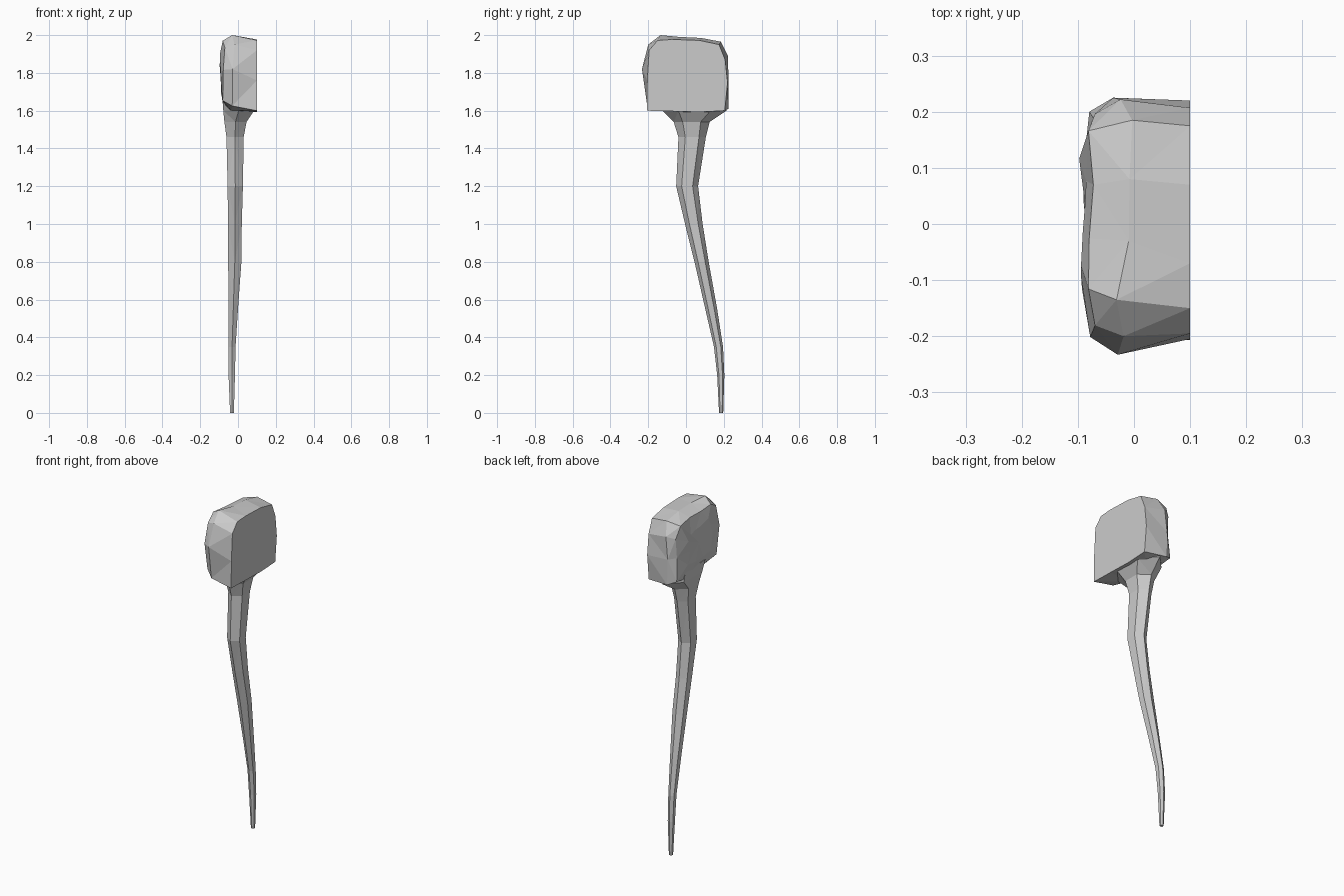
import bpy, bmesh, math, random
from mathutils import Vector

if "Cube" in bpy.data.objects:
    bpy.data.objects.remove(bpy.data.objects["Cube"])

random.seed(4)


def loft(name, rings, start_tip=None, end_tip=None):
    """Skin a list of equal-length rings; close ends with a tip or a flat face."""
    bm = bmesh.new()
    loops = [[bm.verts.new(p) for p in r] for r in rings]
    n = len(loops[0])
    for a, b in zip(loops, loops[1:]):
        for i in range(n):
            j = (i + 1) % n
            bm.faces.new((a[i], a[j], b[j], b[i]))
    for loop, tip in ((loops[0], start_tip), (loops[-1], end_tip)):
        if tip is None:
            bm.faces.new(loop)
        else:
            t = bm.verts.new(tip)
            for i in range(n):
                bm.faces.new((loop[i], loop[(i + 1) % n], t))
    bmesh.ops.recalc_face_normals(bm, faces=bm.faces)
    # facet the bent quads, keep the flat end caps whole
    bmesh.ops.triangulate(bm, faces=[f for f in bm.faces if len(f.verts) == 4])
    mesh = bpy.data.meshes.new(name)
    bm.to_mesh(mesh)
    bm.free()
    obj = bpy.data.objects.new(name, mesh)
    bpy.context.collection.objects.link(obj)
    return obj


# Stone head: flat face at +x, rough rounded back at -x
face = [(-0.207, 1.60), (-0.07, 1.597), (0.07, 1.593), (0.205, 1.60),
        (0.22, 1.75), (0.207, 1.87), (0.175, 1.95), (0.07, 1.972),
        (-0.07, 1.977), (-0.15, 1.972), (-0.195, 1.92), (-0.205, 1.76)]
middle = [(-0.205, 1.625), (-0.09, 1.60), (0.08, 1.585), (0.225, 1.61),
          (0.225, 1.76), (0.222, 1.89), (0.185, 1.965), (0.08, 1.985),
          (-0.03, 1.99), (-0.135, 2.0), (-0.20, 1.95), (-0.233, 1.82)]


def back_ring(x, scale, jitter):
    ring = []
    for y, z in middle:
        s = scale + random.uniform(-jitter, jitter)
        ring.append((x + random.uniform(-jitter, jitter) * 0.15,
                     y * s, 1.79 + (z - 1.79) * s))
    return ring


head_rings = [[(0.10, y, z) for y, z in face],
              [(-0.02 + random.uniform(-0.02, 0.02), y, z) for y, z in middle],
              back_ring(-0.075, 0.86, 0.05),
              back_ring(-0.088, 0.48, 0.07)]
loft("stone_head", head_rings, end_tip=(-0.083, 0.0, 1.79))

# Root handle: flared neck, then a thin curving taper
# z, x min, x max, y min, y max
sections = [(1.66, -0.080, 0.085, -0.16, 0.215),
            (1.60, -0.078, 0.085, -0.125, 0.215),
            (1.54, -0.072, 0.045, -0.065, 0.125),
            (1.46, -0.061, 0.030, -0.040, 0.105),
            (1.20, -0.055, 0.026, -0.052, 0.064),
            (1.00, -0.053, 0.020, -0.005, 0.088),
            (0.80, -0.052, 0.018, 0.045, 0.120),
            (0.55, -0.050, 0.000, 0.102, 0.165),
            (0.35, -0.050, -0.013, 0.148, 0.196),
            (0.20, -0.050, -0.016, 0.165, 0.203),
            (0.00, -0.042, -0.022, 0.175, 0.197)]
SIDES = 6
root_rings = []
for z, x0, x1, y0, y1 in sections:
    ring = []
    for k in range(SIDES):
        a = math.tau * k / SIDES + math.pi / 2
        c = math.cos(a) / math.cos(math.pi / 6)
        ring.append(((x0 + x1) / 2 + c * (x1 - x0) / 2,
                     (y0 + y1) / 2 + math.sin(a) * (y1 - y0) / 2, z))
    root_rings.append(ring)
loft("root_handle", root_rings)
